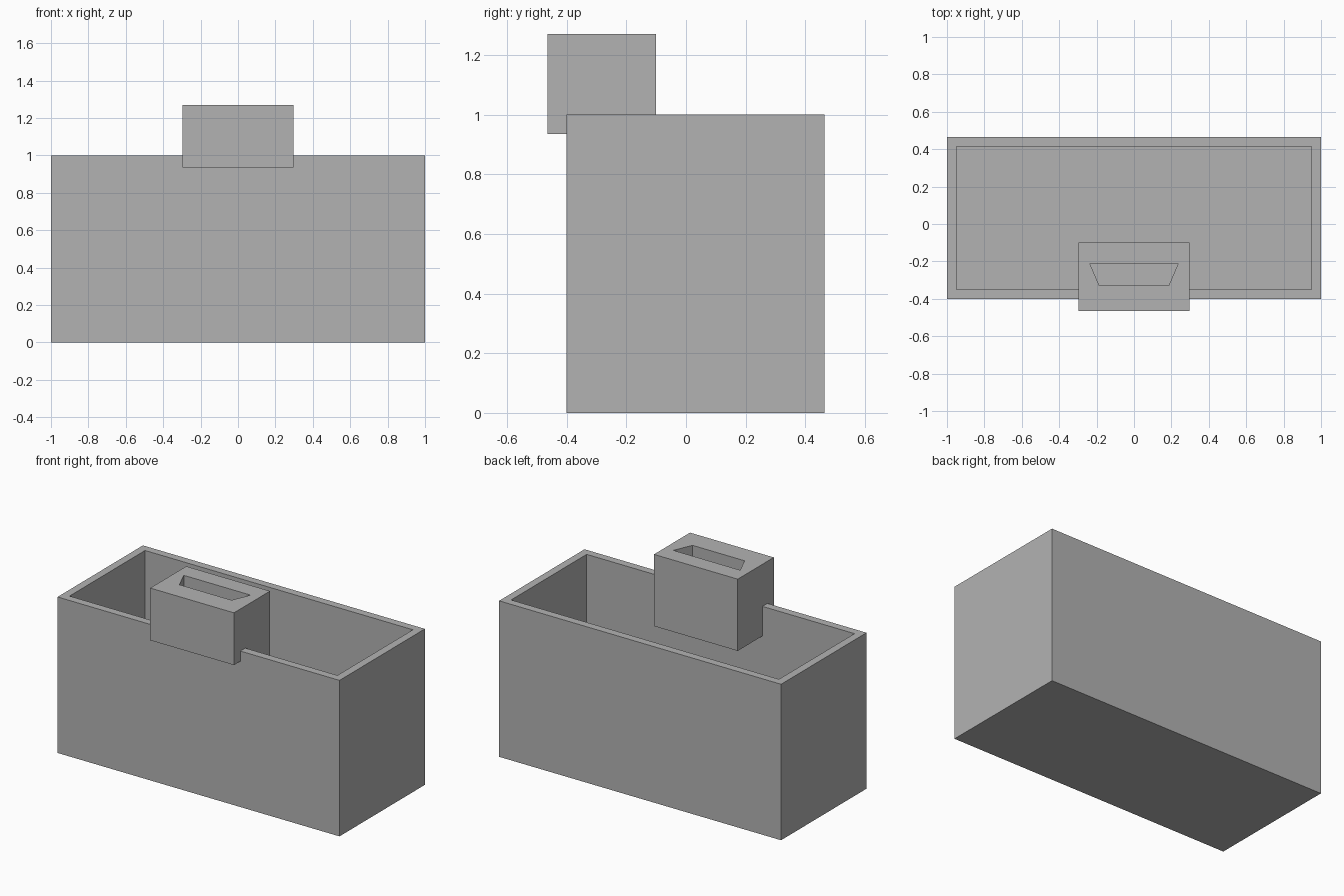
import bpy
import bmesh
from mathutils import Vector

cube = bpy.data.objects.get("Cube")
if cube:
    bpy.data.objects.remove(cube, do_unlink=True)

GREY = (0.45, 0.45, 0.45, 1.0)
grey = bpy.data.materials.new("plain_grey")
grey.use_nodes = True
grey.diffuse_color = GREY
grey.node_tree.nodes["Principled BSDF"].inputs["Base Color"].default_value = GREY


def prism(name, outline, offset):
    """Extrude a flat outline along an offset into a closed solid."""
    bm = bmesh.new()
    base = bm.faces.new([bm.verts.new(p) for p in outline])
    ext = bmesh.ops.extrude_face_region(bm, geom=[base], use_keep_orig=True)
    moved = [g for g in ext["geom"] if isinstance(g, bmesh.types.BMVert)]
    bmesh.ops.translate(bm, verts=moved, vec=Vector(offset))
    bmesh.ops.recalc_face_normals(bm, faces=bm.faces[:])
    mesh = bpy.data.meshes.new(name)
    bm.to_mesh(mesh)
    bm.free()
    mesh.materials.append(grey)
    obj = bpy.data.objects.new(name, mesh)
    bpy.context.collection.objects.link(obj)
    return obj


def carve(obj, cutter):
    """Cut one solid from another and discard the cutter."""
    cutter.hide_render = True
    mod = obj.modifiers.new("carve", "BOOLEAN")
    mod.operation = "DIFFERENCE"
    mod.solver = "EXACT"
    mod.object = cutter
    bpy.context.view_layer.objects.active = obj
    bpy.ops.object.modifier_apply(modifier=mod.name)
    bpy.data.objects.remove(cutter, do_unlink=True)


def rectangle(x, y0, y1, z):
    return [(-x, y0, z), (x, y0, z), (x, y1, z), (-x, y1, z)]


# Open-topped container with thin walls and floor
WALL = 0.05
FRONT, BACK = -0.40, 0.465
container = prism("container", rectangle(1, FRONT, BACK, 0), (0, 0, 1))
cavity = prism("cavity_cutter",
               rectangle(1 - WALL, FRONT + WALL, BACK - WALL, WALL), (0, 0, 1.2))
carve(container, cavity)

# Block straddling the front wall, hanging lower on the inside
HALF = 0.297
TOP, LIP, INNER = 1.27, 0.935, 0.81
NEAR, FAR, STEP = -0.465, -0.10, -0.375
side = [(NEAR, LIP), (STEP, LIP), (STEP, INNER), (FAR, INNER), (FAR, TOP), (NEAR, TOP)]
block = prism("slotted_block", [(-HALF, y, z) for y, z in side], (2 * HALF, 0, 0))

# Tapered slot through the block
slot = prism("slot_cutter",
             [(-0.185, -0.33, 0.7), (0.185, -0.33, 0.7),
              (0.237, -0.21, 0.7), (-0.237, -0.21, 0.7)], (0, 0, 0.7))
carve(block, slot)
